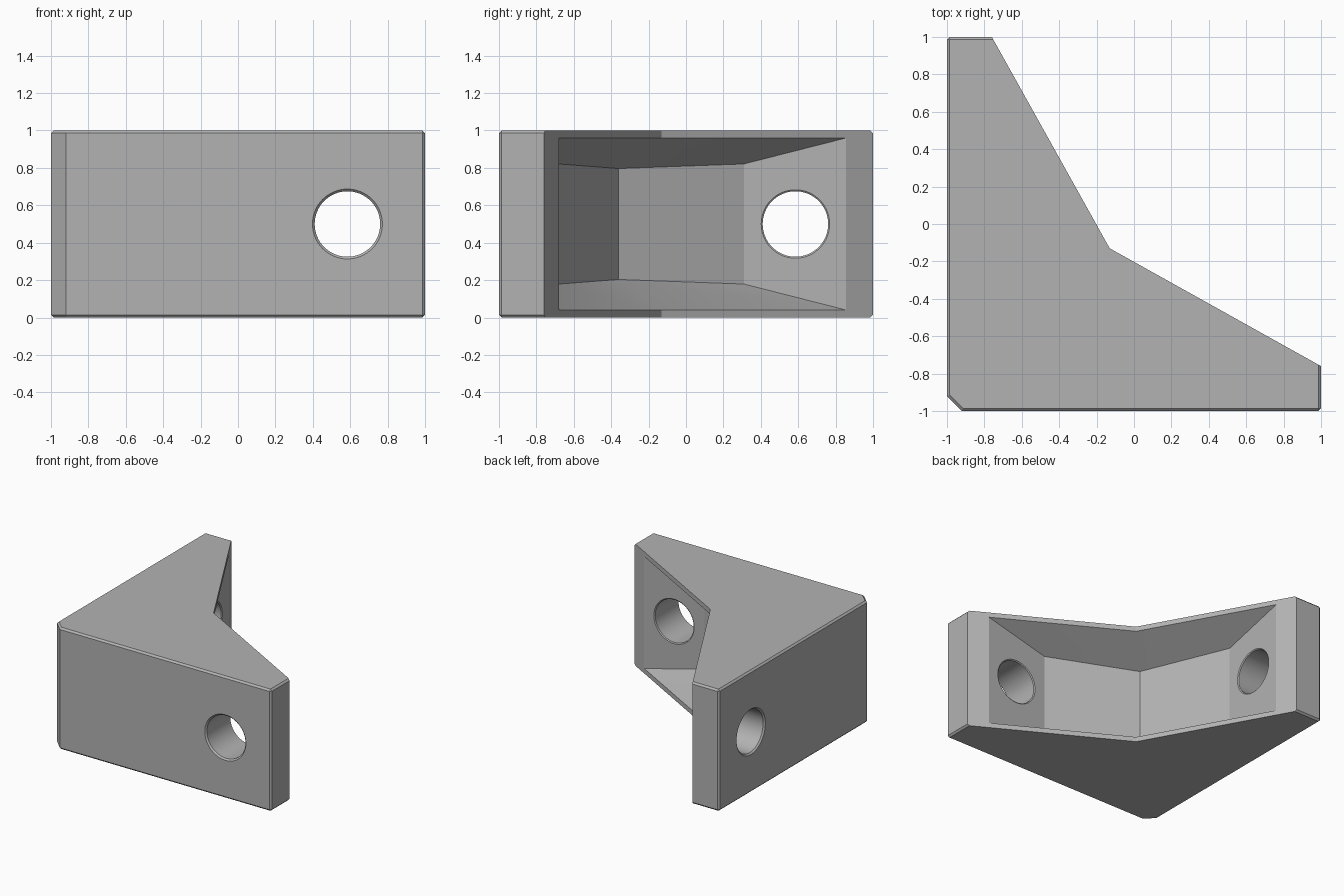
import bpy, bmesh, math
from mathutils import Matrix

if "Cube" in bpy.data.objects:
    bpy.data.objects.remove(bpy.data.objects["Cube"], do_unlink=True)

GREY = (0.45, 0.45, 0.45, 1.0)
mat = bpy.data.materials.new("plain grey")
mat.use_nodes = True
mat.diffuse_color = GREY
bsdf = mat.node_tree.nodes["Principled BSDF"]
bsdf.inputs["Base Color"].default_value = GREY
bsdf.inputs["Roughness"].default_value = 0.6


def finish(bm, name):
    bmesh.ops.recalc_face_normals(bm, faces=bm.faces[:])
    mesh = bpy.data.meshes.new(name)
    bm.to_mesh(mesh)
    bm.free()
    mesh.materials.append(mat)
    obj = bpy.data.objects.new(name, mesh)
    bpy.context.scene.collection.objects.link(obj)
    return obj


def prism(outline, half_height, caps):
    """Upright solid around z = 0.5; the half height may vary per point."""
    bm = bmesh.new()
    low = [bm.verts.new((x, y, 0.5 - half_height(x, y))) for x, y in outline]
    high = [bm.verts.new((x, y, 0.5 + half_height(x, y))) for x, y in outline]
    n = len(outline)
    for i in range(n):
        j = (i + 1) % n
        bm.faces.new((low[i], low[j], high[j], high[i]))
    for cap in caps:
        bm.faces.new([high[i] for i in cap])
        bm.faces.new([low[i] for i in reversed(cap)])
    return bm, low, high


def cut(target, cutter):
    cutter.hide_render = True
    mod = target.modifiers.new("cut", "BOOLEAN")
    mod.operation = "DIFFERENCE"
    mod.solver = "EXACT"
    mod.object = cutter
    bpy.context.view_layer.objects.active = target
    bpy.ops.object.modifier_apply(modifier=mod.name)
    bpy.data.objects.remove(cutter, do_unlink=True)


# Body: L-shaped bracket with chamfered outer edges
outline = [(-0.92, -1), (1, -1), (1, -0.76), (-0.13, -0.13),
           (-0.76, 1), (-1, 1), (-1, -0.92)]
bm, low, high = prism(outline, lambda x, y: 0.5, [range(len(outline))])
edges = []
for ring in (low, high):
    for i in (0, 1, 4, 5, 6):
        edges.append(bm.edges.get((ring[i], ring[(i + 1) % 7])))
edges += [bm.edges.get((low[i], high[i])) for i in (1, 5)]
bmesh.ops.bevel(bm, geom=edges, offset=0.014, offset_type="OFFSET",
                segments=1, affect="EDGES", clamp_overlap=True)
bracket = finish(bm, "corner_bracket")


# Pocket: tapers with depth below the slanted inner faces
def pocket_half(x, y):
    x, y = min(x, y), max(x, y)
    depth = -0.1765 - (0.873 * x + 0.487 * y)
    return 0.46 - 0.522 * depth


pocket = [(-0.68, 1.05), (-0.68, 0.31), (-0.36, -0.36),
          (0.31, -0.68), (1.05, -0.68), (-0.03, -0.03)]
bm, _, _ = prism(pocket, pocket_half, [(0, 1, 2, 5), (5, 2, 3, 4)])
cut(bracket, finish(bm, "pocket_cutter"))


# Bolt holes: one per leg, with a small lip at each mouth
def hole_cutter(name):
    profile = [(-1.04, 0.227), (-0.988, 0.175), (-0.686, 0.175),
               (-0.68, 0.183), (-0.66, 0.183)]
    bm = bmesh.new()
    sides = 64
    rings = []
    for y, r in profile:
        rings.append([bm.verts.new((0.585 + r * math.cos(a), y, 0.5 + r * math.sin(a)))
                      for a in (2 * math.pi * k / sides for k in range(sides))])
    for a, b in zip(rings, rings[1:]):
        for k in range(sides):
            m = (k + 1) % sides
            bm.faces.new((a[k], a[m], b[m], b[k]))
    bm.faces.new(rings[0])
    bm.faces.new(rings[-1])
    return bm


swap_xy = Matrix(((0, 1, 0, 0), (1, 0, 0, 0), (0, 0, 1, 0), (0, 0, 0, 1)))
for name, mirrored in (("front_hole_cutter", False), ("side_hole_cutter", True)):
    bm = hole_cutter(name)
    if mirrored:
        bm.transform(swap_xy)
    cut(bracket, finish(bm, name))

# Smooth bores, sharp edges elsewhere
bpy.ops.object.select_all(action="DESELECT")
bracket.select_set(True)
bpy.context.view_layer.objects.active = bracket
bpy.ops.object.shade_smooth_by_angle(angle=math.radians(25))
